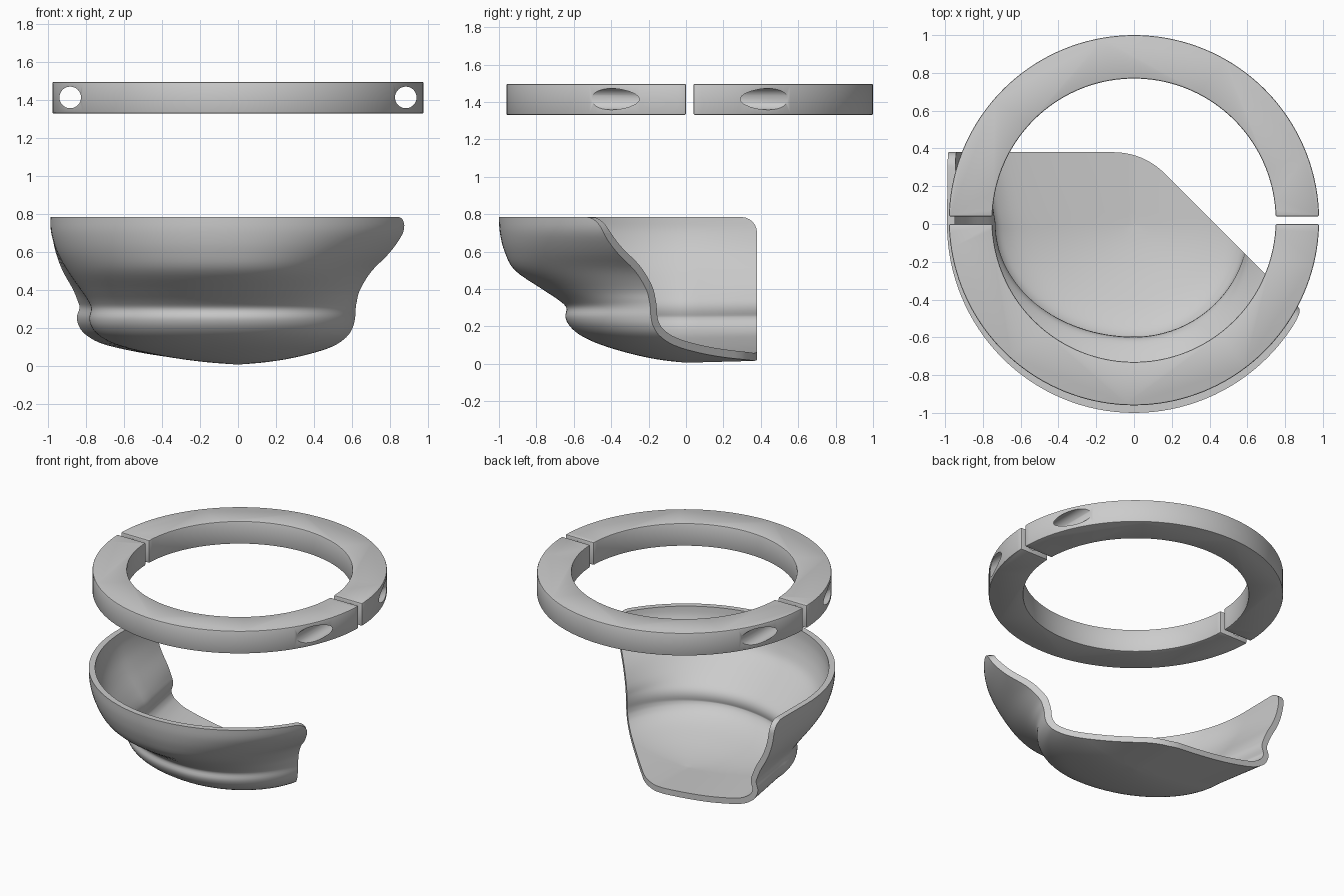
import bpy, bmesh, math
from mathutils import Matrix

if "Cube" in bpy.data.objects:
    bpy.data.objects.remove(bpy.data.objects["Cube"])

grey = bpy.data.materials.new("light_grey")
grey.diffuse_color = (0.6, 0.6, 0.6, 1)
grey.use_nodes = True
grey.node_tree.nodes["Principled BSDF"].inputs["Base Color"].default_value = grey.diffuse_color


def mesh_object(name, bm):
    bmesh.ops.recalc_face_normals(bm, faces=bm.faces)
    me = bpy.data.meshes.new(name)
    bm.to_mesh(me)
    bm.free()
    ob = bpy.data.objects.new(name, me)
    bpy.context.collection.objects.link(ob)
    me.materials.append(grey)
    return ob


def prism(name, outline, z0, z1):
    bm = bmesh.new()
    face = bm.faces.new([bm.verts.new((x, y, z0)) for x, y in outline])
    bottom = bmesh.ops.duplicate(bm, geom=[face])["geom"]
    top = bmesh.ops.extrude_face_region(bm, geom=[face])["geom"]
    bmesh.ops.translate(bm, vec=(0, 0, z1 - z0),
                        verts=[v for v in top if isinstance(v, bmesh.types.BMVert)])
    # keep exactly one bottom cap
    if face.is_valid:
        bmesh.ops.delete(bm, geom=[face], context="FACES_ONLY")
    bmesh.ops.remove_doubles(bm, verts=bm.verts, dist=1e-5)
    return mesh_object(name, bm)


def cut(ob, cutter, operation):
    m = ob.modifiers.new("cut", "BOOLEAN")
    m.object, m.operation, m.solver = cutter, operation, "EXACT"
    cutter.hide_render = True
    cutter.hide_set(True)


def finish(ob, angle):
    bpy.ops.object.select_all(action="DESELECT")
    ob.select_set(True)
    bpy.context.view_layer.objects.active = ob
    bpy.ops.object.convert(target="MESH")
    bpy.ops.object.shade_smooth_by_angle(angle=math.radians(angle))


# ---- Split clamp ring with a screw hole at each end ----
R_OUT, R_IN, CY, GAP, N = 0.98, 0.75, 0.02, 0.02, 72


def half_arc(r, side):
    a0 = math.asin(GAP / r)
    angles = [a0 + (math.pi - 2 * a0) * i / N for i in range(N + 1)]
    return [(r * math.cos(a), CY + side * r * math.sin(a)) for a in angles]


holes = []
for sx in (-1, 1):
    bm = bmesh.new()
    place = Matrix.Translation((sx * 0.885, 0, 1.415)) @ Matrix.Rotation(math.pi / 2, 4, "X")
    bmesh.ops.create_cone(bm, cap_ends=True, segments=40, radius1=0.057,
                          radius2=0.057, depth=3, matrix=place)
    holes.append(mesh_object("screw_hole_cutter", bm))

for name, side in (("ring_front_half", -1), ("ring_back_half", 1)):
    ring = prism(name, half_arc(R_OUT, side) + half_arc(R_IN, side)[::-1], 1.33, 1.497)
    bev = ring.modifiers.new("soft_edges", "BEVEL")
    bev.width, bev.segments, bev.angle_limit = 0.008, 2, math.radians(40)
    for h in holes:
        cut(ring, h, "DIFFERENCE")
    finish(ring, 35)

# ---- Bowl shell: z, left reach, left reach at back, right reach, front reach ----
PROFILE = [
    (0.83, 0.99, 0.985, 1.00, 1.00),
    (0.785, 0.99, 0.985, 1.00, 1.00),
    (0.70, 0.985, 0.98, 0.97, 0.995),
    (0.60, 0.955, 0.965, 0.87, 0.97),
    (0.50, 0.90, 0.935, 0.74, 0.915),
    (0.40, 0.83, 0.885, 0.67, 0.77),
    (0.34, 0.79, 0.865, 0.655, 0.68),
    (0.30, 0.775, 0.855, 0.65, 0.64),
    (0.25, 0.785, 0.87, 0.645, 0.645),
    (0.20, 0.77, 0.86, 0.63, 0.62),
    (0.15, 0.72, 0.82, 0.59, 0.56),
    (0.10, 0.61, 0.72, 0.50, 0.45),
    (0.05, 0.39, 0.48, 0.33, 0.28),
    (0.02, 0.18, 0.22, 0.16, 0.13),
    (0.006, 0.0, 0.0, 0.0, 0.0),
]


def smooth_rows(rows, steps):
    # Catmull-Rom through the profile rows
    out = []
    for i in range(len(rows) - 1):
        p = [rows[max(0, min(len(rows) - 1, i + k))] for k in (-1, 0, 1, 2)]
        for s in range(steps):
            t = s / steps
            out.append([b + 0.5 * t * (c - a + t * (2 * a - 5 * b + 4 * c - d
                        + t * (3 * (b - c) + d - a))) for a, b, c, d in zip(*p)])
    return out + [list(rows[-1])]


ARC, BACK, Y_BACK = 64, 8, 0.5
bm = bmesh.new()
grid = []
for z, xl, xb, xr, ry in smooth_rows(PROFILE, 4):
    pts = []
    for i in range(BACK):                       # straight left wall
        t = 1 - i / BACK
        pts.append((-xl - (xb - xl) * t, Y_BACK * t))
    for i in range(ARC + 1):                    # rounded front
        a = math.pi * i / ARC
        c = math.cos(a)
        pts.append((-c * (xl if c > 0 else xr), -ry * math.sin(a)))
    for i in range(1, BACK + 1):                # straight right wall
        pts.append((xr, Y_BACK * i / BACK))
    grid.append([bm.verts.new((x, y, z + 0.01 * max(0, y / 0.38) * (1 - z / 0.83)))
                 for x, y in pts])
for r0, r1 in zip(grid, grid[1:]):
    for i in range(len(r0) - 1):
        bm.faces.new((r0[i], r1[i], r1[i + 1], r0[i + 1]))
bmesh.ops.remove_doubles(bm, verts=bm.verts, dist=0.0005)
bowl = mesh_object("bowl_shell", bm)
me = bowl.data
low = min(me.polygons, key=lambda p: p.center.z)
if low.normal.z > 0:
    me.flip_normals()
sol = bowl.modifiers.new("wall", "SOLIDIFY")
sol.thickness, sol.offset = 0.042, -1

# Trim block: flat back, rounded corner, diagonal right side, softened top
K, RC = 0.43, 0.38
cx, cy = K - 0.38 - RC * math.tan(math.pi / 8), 0.38 - RC
outline = [(-1.5, 0.38)]
outline += [(cx + RC * math.cos(a), cy + RC * math.sin(a))
            for a in (math.pi / 2 - math.pi / 4 * i / 10 for i in range(11))]
outline += [(1.5, K - 1.5), (1.5, -1.5), (-1.5, -1.5)]
trim = prism("trim_block", outline, -0.2, 0.785)
bm = bmesh.new()
bm.from_mesh(trim.data)
bmesh.ops.bevel(bm, geom=[e for e in bm.edges if all(v.co.z > 0.7 for v in e.verts)],
                offset=0.085, segments=6, profile=0.5, affect="EDGES")
bm.to_mesh(trim.data)
bm.free()
cut(bowl, trim, "INTERSECT")
finish(bowl, 40)

# Remove the helpers once the cuts are applied
for h in holes + [trim]:
    bpy.data.objects.remove(h)
